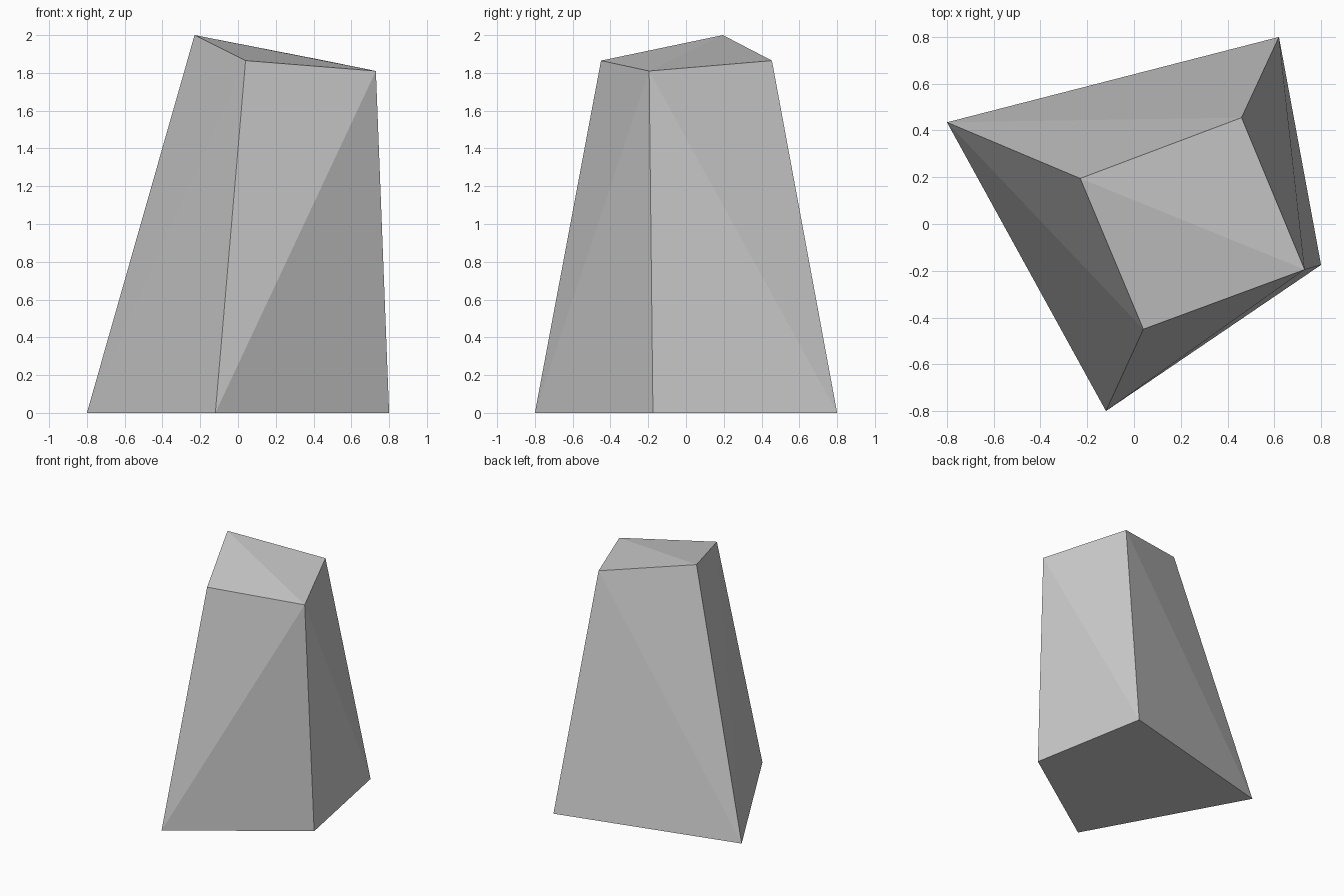
import bpy
import bmesh

cube = bpy.data.objects.get("Cube")
if cube:
    bpy.data.objects.remove(cube, do_unlink=True)

# Plain grey stone
stone = bpy.data.materials.new("grey_stone")
stone.use_nodes = True
colour = (0.6, 0.6, 0.6, 1)
stone.diffuse_color = colour
stone.node_tree.nodes["Principled BSDF"].inputs["Base Color"].default_value = colour

# Corners of the wide foot and the tilted top, in matching order
foot = [(-0.8, 0.435, 0), (-0.12, -0.8, 0), (0.8, -0.175, 0), (0.62, 0.8, 0)]
top = [(-0.23, 0.195, 2), (0.04, -0.45, 1.865), (0.73, -0.195, 1.81), (0.46, 0.455, 1.865)]

# Tapered block wrapped around the corners, with flat faces
bm = bmesh.new()
for corner in foot + top:
    bm.verts.new(corner)
bmesh.ops.convex_hull(bm, input=bm.verts)
bmesh.ops.recalc_face_normals(bm, faces=bm.faces)
mesh = bpy.data.meshes.new("tapered_block")
bm.to_mesh(mesh)
bm.free()
mesh.materials.append(stone)
block = bpy.data.objects.new("tapered_block", mesh)
bpy.context.collection.objects.link(block)
